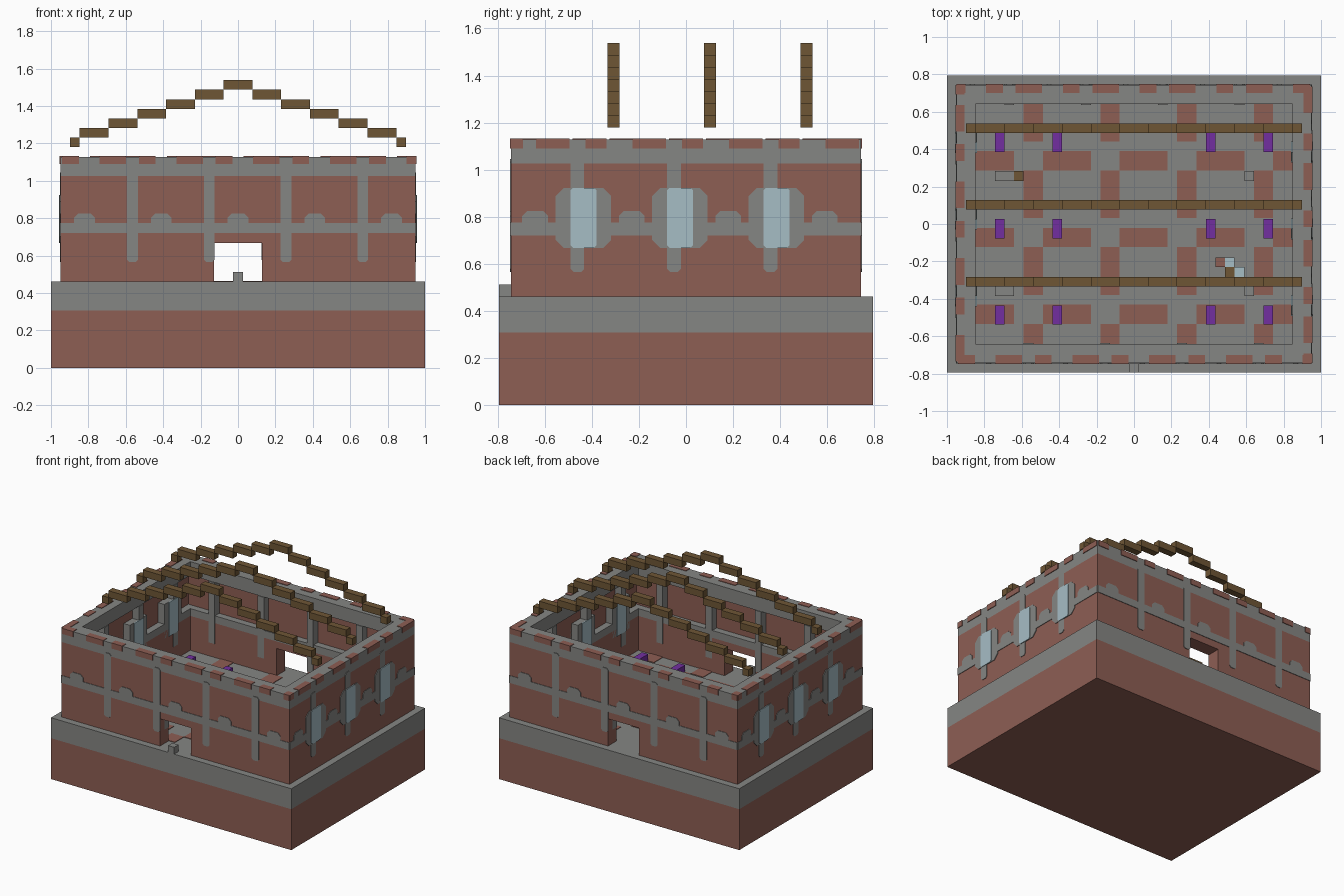
import bpy, bmesh, math
from mathutils import Matrix

cube = bpy.data.objects.get("Cube")
if cube:
    bpy.data.objects.remove(cube)

V = 2 / 39                      # size of one building block
FLOOR, TOP = 9 * V, 22 * V      # top of the plinth, top of the walls
PERIOD = 8 * V                  # spacing of the wall and floor pattern
DOOR, LINTEL = 2.5 * V, 13 * V


def material(name, *rgb):
    m = bpy.data.materials.new(name)
    m.use_nodes = True
    m.diffuse_color = (*rgb, 1)
    m.node_tree.nodes["Principled BSDF"].inputs["Base Color"].default_value = (*rgb, 1)
    return m


BRICK = material("brick_red", .27, .112, .088)
STONE = material("stone_grey", .235, .238, .228)
WOOD = material("dark_wood", .156, .093, .036)
GLASS = material("pale_glass", .38, .51, .56)
PURPLE = material("purple", .17, .028, .35)


def box(x0, x1, y0, y1, z0, z1, cut=0):
    """Profile in x and z, with optional cut corners, extruded along y."""
    if cut:
        pts = [(x0 + cut, z0), (x1 - cut, z0), (x1, z0 + cut), (x1, z1 - cut),
               (x1 - cut, z1), (x0 + cut, z1), (x0, z1 - cut), (x0, z0 + cut)]
    else:
        pts = [(x0, z0), (x1, z0), (x1, z1), (x0, z1)]
    return pts, y0, y1


def build(name, mat, boxes, angle=0):
    bm = bmesh.new()
    for pts, y0, y1 in boxes:
        face = bm.faces.new([bm.verts.new((x, y0, z)) for x, z in pts])
        ext = bmesh.ops.extrude_face_region(bm, geom=[face])["geom"]
        for v in ext:
            if isinstance(v, bmesh.types.BMVert):
                v.co.y = y1
    bmesh.ops.recalc_face_normals(bm, faces=bm.faces[:])
    bmesh.ops.transform(bm, matrix=Matrix.Rotation(angle, 4, "Z"), verts=bm.verts[:])
    mesh = bpy.data.meshes.new(name)
    bm.to_mesh(mesh)
    bm.free()
    mesh.materials.append(mat)
    obj = bpy.data.objects.new(name, mesh)
    bpy.context.collection.objects.link(obj)


def repeat(start, limit):
    """Pattern positions inside the limit."""
    return [start + k * PERIOD for k in range(-5, 6) if abs(start + k * PERIOD) < limit]


# Plinth
build("plinth_lower", BRICK, [box(-1, 1, -15.5 * V, 15.5 * V, 0, 6 * V)])
build("plinth_upper", STONE, [box(-1, 1, -15.5 * V, 15.5 * V, 6 * V, FLOOR)])


def wall(name, half, dist, post, bump, angle, door):
    """One wall, drawn facing -y and turned into place."""
    out, mid, inn = -dist, -dist + V, -dist + 2 * V
    spans = [(-half, -DOOR), (DOOR, half)] if door else [(-half, half)]
    rail, rail_top, head = .72, .775, 20 * V
    posts = repeat(post, half - V)

    # Brick skin, and the thicker brick lower half
    brick = [box(a, b, out, mid, FLOOR, head) for a, b in spans]
    brick += [box(a, b, mid, inn, FLOOR, rail) for a, b in spans]
    if door:
        brick += [box(-DOOR, DOOR, out, mid, LINTEL, head),
                  box(-DOOR, DOOR, mid, inn, LINTEL, rail)]
    build(name + "_brick", BRICK, brick, angle)

    # Top band and the inner frame of rails and posts
    frame = [box(-half, half, out, inn, head, TOP),
             box(-half, half, mid, inn, rail, rail_top)]
    frame += [box(p - .026, p + .026, mid, inn + .005, .565, head) for p in posts]
    build(name + "_frame", STONE, frame, angle)

    # Painted mortar on the outside
    skin = out - .004
    mortar = [box(-half, half, skin, out, rail, rail_top)]
    mortar += [box(p - .029, p + .029, skin, out, .565, head + .02, .013) for p in posts]
    mortar += [box(b - .055, b + .055, skin, out, .74, .825, .022) for b in repeat(bump, half)]
    build(name + "_mortar", STONE, mortar, angle)

    # Brick patches along the rim
    patches = []
    for p in repeat(post, half + PERIOD):
        for a, b in ((-.176, -.034), (.034, .124)):
            a, b = max(p + a, -half), min(p + b, half)
            if b - a > .02:
                patches.append(box(a, b, out - .005, out + .042, 1.09, TOP + .004))
    if not door:
        patches.append(box(-half, -half + .05, out - .005, out + .042, 1.09, TOP + .004))
    build(name + "_rim_patches", BRICK, patches, angle)

    # Windows with a stone surround
    if not door:
        centres = [p + V / 2 for p in posts]
        surround, glass = [], []
        for c in centres:
            surround.append(box(c - .118, c + .118, out - .005, mid, LINTEL, 18 * V, .035))
            surround.append(box(c - 2 * V, c + 2 * V, mid, inn, LINTEL, 18 * V))
            glass.append(box(c - .056, c + .056, out - .009, out, LINTEL, 18 * V, .012))
            glass.append(box(c - .056, c + .056, inn, inn + .008, LINTEL, 18 * V))
        build(name + "_surrounds", STONE, surround, angle)
        build(name + "_glass", GLASS, glass, angle)


for side, turn in (("front", 0), ("back", math.pi)):
    wall(side + "_wall", 18.5 * V, 14.5 * V, -3 * V, 0, turn, True)
for side, turn in (("left", math.pi / 2), ("right", -math.pi / 2)):
    wall(side + "_wall", 14.5 * V, 18.5 * V, -V, -4.5 * V, turn, False)

# Door step
build("door_step", STONE, [box(-V / 2, V / 2, -15.5 * V, -14.5 * V, FLOOR, FLOOR + V)])

# Floor strips
strips = []
columns = repeat(-2.5 * V, 16 * V)
rows = repeat(-1.4 * V, 12 * V)
for y in rows:
    for x in [columns[0] - PERIOD] + columns:
        a, b = max(x + V, -16.5 * V), min(x + 6 * V, 16.5 * V)
        strips.append(box(a, b, y - V, y + V, FLOOR, FLOOR + .004))
for x in columns:
    for y in rows + [rows[-1] + PERIOD]:
        a, b = max(y - 6 * V, -12.5 * V), min(y - V, 12.5 * V)
        strips.append(box(x - V, x + V, a, b, FLOOR, FLOOR + .004))
build("floor_strips", BRICK, strips)

# Purple seats
build("seats", PURPLE, [box(i * V - V / 2, i * V + V / 2, j * V, (j + 2) * V, FLOOR, FLOOR + V)
                        for i in (-14, -8, 8, 14) for j in (-10.5, -1.5, 7.5)])


# Small loose blocks on the floor
def block(i, j, wide=1):
    return box(i * V, (i + wide) * V, j * V, (j + 1) * V, FLOOR, FLOOR + V)


build("stone_blocks", STONE, [block(-14.5, 4.5, 2), block(11.5, 4.5),
                              block(-14.5, -7.5, 2), block(11.5, -7.5)])
build("wood_blocks", WOOD, [block(-12.5, 4.5), block(9.5, -5.5)])
build("glass_blocks", GLASS, [block(9.5, -4.5), block(10.5, -5.5)])
build("brick_block", BRICK, [block(8.5, -4.5)])

# Stepped roof trusses
for n, j in enumerate((-6.5, 1.5, 9.5)):
    beams = [box(-1.5 * V, 1.5 * V, j * V, (j + 1) * V, 29 * V, 30 * V)]
    for s in (-1, 1):
        for step in range(1, 7):
            near, z = 3 * step - 1.5, 29 - step
            far = near + (1 if step == 6 else 3)
            a, b = sorted((s * near, s * far))
            beams.append(box(a * V, b * V, j * V, (j + 1) * V, z * V, (z + 1) * V))
    build("roof_truss_%d" % (n + 1), WOOD, beams)
